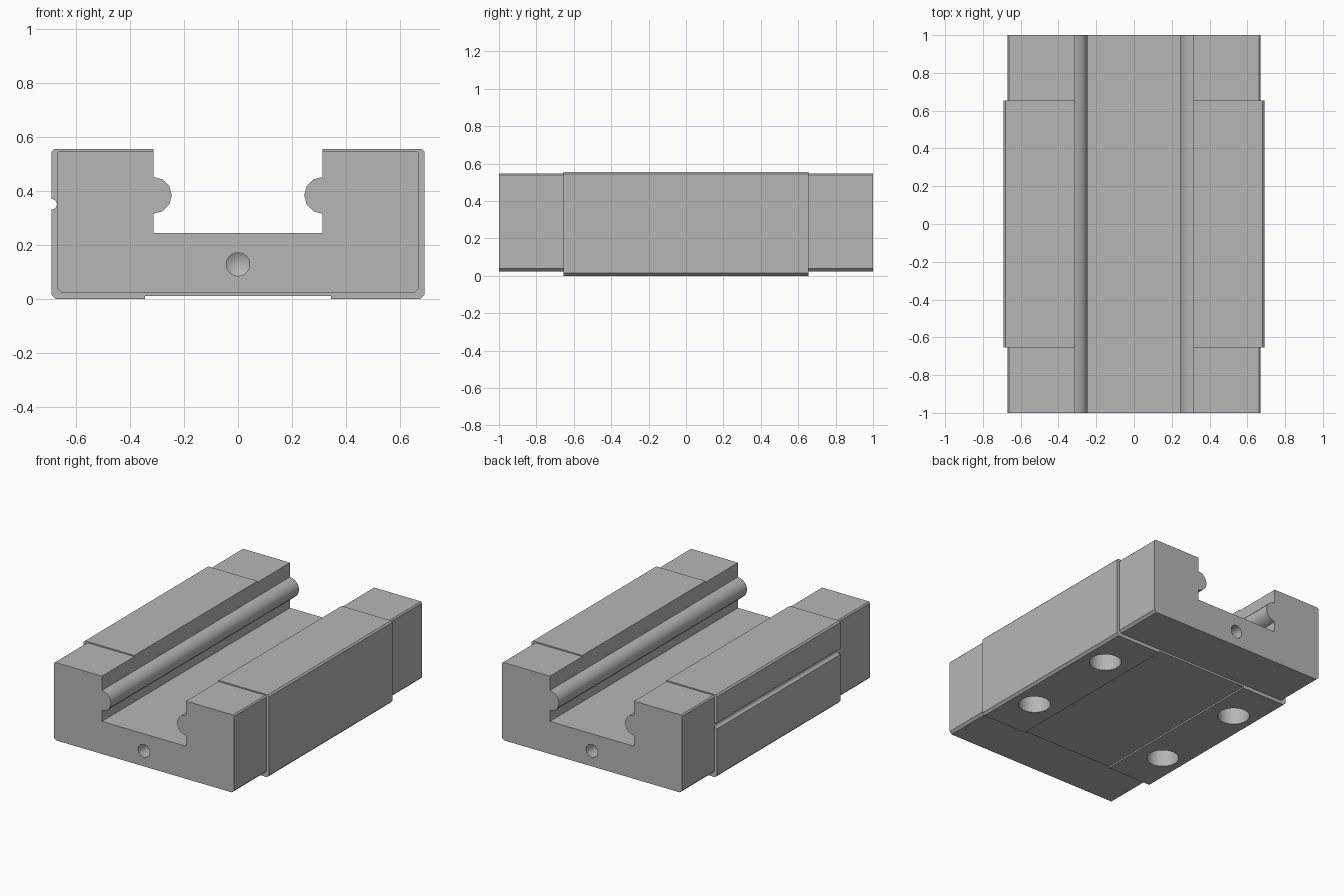
import bpy, bmesh, math
from mathutils import Matrix, Vector

cube = bpy.data.objects.get("Cube")
if cube:
    bpy.data.objects.remove(cube, do_unlink=True)

# Single plain grey finish
grey = bpy.data.materials.new("plain grey")
grey.use_nodes = True
grey.diffuse_color = (0.47, 0.47, 0.47, 1)
grey.node_tree.nodes["Principled BSDF"].inputs["Base Color"].default_value = (0.47, 0.47, 0.47, 1)

WALL, FLOOR = 0.313, 0.243      # channel half width and floor height
RAIL_Z, RAIL_R = 0.383, 0.068   # half round rails on the channel walls
GROOVE_Z, GROOVE_R = 0.35, 0.02


def arc(cx, cz, rx, rz, start, end, steps):
    """Points of an elliptical arc, angles in degrees."""
    angles = [math.radians(start + (end - start) * i / steps) for i in range(steps + 1)]
    return [(cx + rx * math.cos(a), cz + rz * math.sin(a)) for a in angles]


def section(half, bottom, top, low_cut, top_cut, recess, groove):
    """Closed U outline, counter-clockwise from the lower right."""
    pts = [(half - low_cut, bottom), (half, bottom + low_cut),
           (half, top - top_cut), (half - top_cut, top), (WALL, top)]
    pts += arc(WALL, RAIL_Z, RAIL_R, RAIL_R, 90, 270, 6)
    pts += [(WALL, FLOOR), (-WALL, FLOOR)]
    pts += arc(-WALL, RAIL_Z, RAIL_R, RAIL_R, -90, 90, 6)
    pts += [(-WALL, top), (top_cut - half, top), (-half, top - top_cut)]
    pts += arc(-half, GROOVE_Z, groove, GROOVE_R, 90, -90, 6)
    pts += [(-half, bottom + low_cut), (low_cut - half, bottom)]
    for x, z in ((-0.345, 0), (-0.345, recess), (0.345, recess), (0.345, 0)):
        pts.append((x, bottom + z))
    return pts


def make_object(name, bm):
    bmesh.ops.recalc_face_normals(bm, faces=bm.faces[:])
    mesh = bpy.data.meshes.new(name)
    bm.to_mesh(mesh)
    bm.free()
    mesh.materials.append(grey)
    obj = bpy.data.objects.new(name, mesh)
    bpy.context.collection.objects.link(obj)
    return obj


# Carriage: narrow ends and a wider middle, lofted along y
end = section(0.67, 0.024, 0.547, 0.016, 0.008, 0, 0)
middle = section(0.69, 0, 0.555, 0.016, 0.01, 0.01, GROOVE_R)
stations = [(-1, end), (-0.655, end), (-0.655, middle),
            (0.655, middle), (0.655, end), (1, end)]
bm = bmesh.new()
rings = [[bm.verts.new((x, y, z)) for x, z in pts] for y, pts in stations]
for a, b in zip(rings, rings[1:]):
    for i in range(len(a)):
        j = (i + 1) % len(a)
        bm.faces.new((a[i], a[j], b[j], b[i]))
bm.faces.new(rings[0])
bm.faces.new(rings[-1])
bmesh.ops.remove_doubles(bm, verts=bm.verts[:], dist=0.0001)
bmesh.ops.dissolve_degenerate(bm, dist=0.0001, edges=bm.edges[:])
carriage = make_object("carriage", bm)


def drill(position, direction, radius, depth):
    """Cut a blind hole with a conical tip."""
    bm = bmesh.new()
    bmesh.ops.create_cone(bm, cap_ends=True, segments=32, radius1=radius,
                          radius2=radius, depth=depth + 0.1,
                          matrix=Matrix.Translation((0, 0, (depth - 0.1) / 2)))
    tip_face = max(bm.faces, key=lambda f: f.calc_center_median().z)
    tip = bmesh.ops.poke(bm, faces=[tip_face])["verts"][0]
    tip.co.z = depth + radius * 0.6
    turn = Vector((0, 0, 1)).rotation_difference(Vector(direction)).to_matrix().to_4x4()
    bm.transform(Matrix.Translation(position) @ turn)
    cutter = make_object("hole_cutter", bm)
    cutter.hide_render = True
    mod = carriage.modifiers.new("hole", 'BOOLEAN')
    mod.operation = 'DIFFERENCE'
    mod.solver = 'EXACT'
    mod.object = cutter
    bpy.ops.object.modifier_apply(modifier=mod.name)
    bpy.data.objects.remove(cutter, do_unlink=True)


bpy.ops.object.select_all(action='DESELECT')
bpy.context.view_layer.objects.active = carriage
carriage.select_set(True)

# Mounting holes underneath and a lubrication hole in each end
for side in (-1, 1):
    for along in (-1, 1):
        drill((side * 0.525, along * 0.345, 0), (0, 0, 1), 0.1, 0.25)
    drill((0, side, 0.128), (0, -side, 0), 0.043, 0.12)

bpy.ops.object.shade_smooth_by_angle(angle=math.radians(31))
